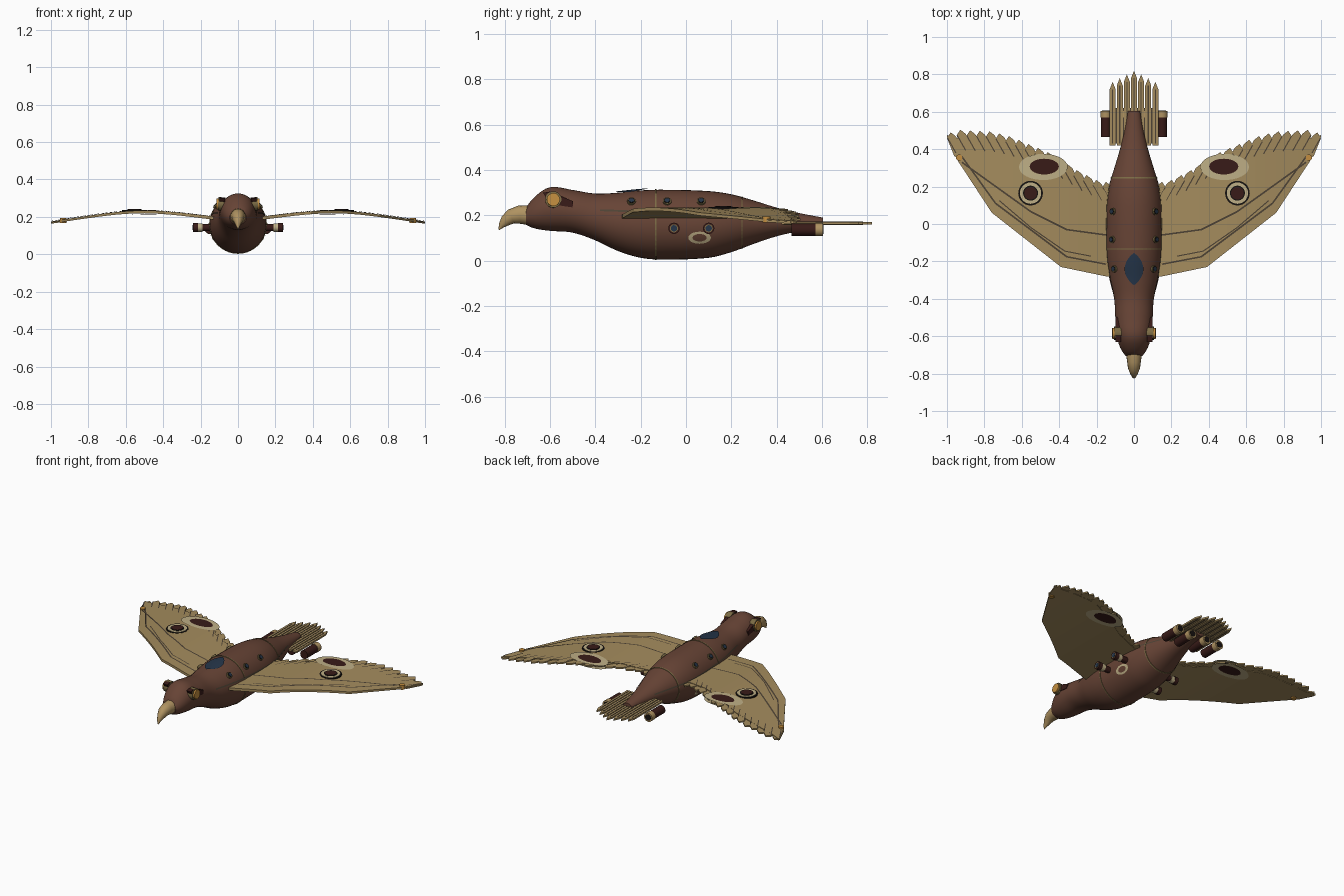
import bpy, bmesh, math
from mathutils import Vector

if "Cube" in bpy.data.objects:
    bpy.data.objects.remove(bpy.data.objects["Cube"])

def material(name, *c):
    m = bpy.data.materials.new(name)
    m.diffuse_color = (*c, 1)
    m.use_nodes = True
    m.node_tree.nodes["Principled BSDF"].inputs["Base Color"].default_value = m.diffuse_color
    return m
BROWN = material("hull brown", .135, .057, .036)
TAN = material("feather tan", .37, .26, .11)
DARK = material("dark brown", .04, .011, .009)
CREAM = material("pale cream", .52, .43, .24)
HORN = material("beak horn", .43, .29, .12)
AMBER = material("amber", .55, .27, .05)
GLASS = material("blue glass", .018, .035, .065)
LINE = material("line grey brown", .075, .055, .035)
BRASS = material("dull brass", .2, .15, .06)
BLACK = material("black", .008, .006, .005)

def mesh(name, verts, faces, mat, smooth=False):
    me = bpy.data.meshes.new(name)
    me.from_pydata([tuple(v) for v in verts], [], faces)
    bm = bmesh.new()
    bm.from_mesh(me)
    bmesh.ops.recalc_face_normals(bm, faces=bm.faces)
    bm.to_mesh(me)
    bm.free()
    me.materials.append(mat)
    ob = bpy.data.objects.new(name, me)
    bpy.context.collection.objects.link(ob)
    if smooth:
        bpy.ops.object.select_all(action='DESELECT')
        ob.select_set(True)
        bpy.context.view_layer.objects.active = ob
        bpy.ops.object.shade_smooth_by_angle(angle=math.radians(40))
    return ob

def loft(name, rings, mat, smooth=True, caps=True):
    n = len(rings[0])
    v = [p for r in rings for p in r]
    f = [(i*n+j, i*n+(j+1) % n, (i+1)*n+(j+1) % n, (i+1)*n+j)
         for i in range(len(rings)-1) for j in range(n)]
    if caps:
        f += [tuple(range(n)), tuple(range(len(v)-n, len(v)))]
    return mesh(name, v, f, mat, smooth)

def cyl(name, a, b, r, mat, n=20):
    a, b = Vector(a), Vector(b)
    q = (b-a).to_track_quat('Z', 'Y')
    c = [q @ Vector((r*math.cos(t*math.tau/n), r*math.sin(t*math.tau/n), 0)) for t in range(n)]
    return loft(name, [[a+p for p in c], [b+p for p in c]], mat)

def plate(name, pts, zf, t, mat):
    return loft(name, [[(x, y, zf(x)-t/2) for x, y in pts],
                       [(x, y, zf(x)+t/2) for x, y in pts]], mat, False)

def curve(table, t, col):
    """Smooth interpolation of one column of a table keyed by column 0."""
    i = max(k for k in range(len(table)-1) if k == 0 or table[k][0] <= t)
    def slope(k):
        a, b = table[max(k-1, 0)], table[min(k+1, len(table)-1)]
        return (b[col]-a[col])/(b[0]-a[0])
    p, q = table[i], table[i+1]
    d = q[0]-p[0]
    u = (t-p[0])/d
    return ((2*u**3-3*u*u+1)*p[col] + (u**3-2*u*u+u)*d*slope(i)
            + (3*u*u-2*u**3)*q[col] + (u**3-u*u)*d*slope(i+1))

def linear(table, t):
    for p, q in zip(table, table[1:]):
        if t <= q[0]:
            break
    return p[1]+(q[1]-p[1])*(t-p[0])/(q[0]-p[0])

# hull: y, top, bottom, half width
HULL = [(-.705, .235, .158, .045), (-.67, .28, .143, .07), (-.6, .324, .132, .092), (-.5, .312, .124, .1),
        (-.4, .296, .09, .106), (-.3, .3, .043, .13), (-.2, .31, .013, .147), (-.1, .313, .005, .152),
        (.1, .307, .013, .15), (.2, .293, .038, .135), (.3, .265, .075, .105), (.4, .234, .108, .075),
        (.5, .21, .13, .05), (.605, .19, .142, .032)]

def hull(y, a, off=0):
    top, bot, w = (curve(HULL, y, c) for c in (1, 2, 3))
    return Vector(((w+off)*math.cos(a), y, (top+bot)/2+((top-bot)/2+off)*math.sin(a)))

def angle(y, z):
    top, bot = curve(HULL, y, 1), curve(HULL, y, 2)
    return math.asin(max(-1, min(1, (z-(top+bot)/2)/((top-bot)/2))))

def hoop(y, off):
    return [hull(y, k*math.tau/40, off) for k in range(40)]
loft("hull", [hoop(-.705+1.31*i/60, 0) for i in range(61)], BROWN)
for y in (-.133, .247):
    loft("hull_band", [hoop(y-.003, -.003), hoop(y-.003, .003), hoop(y+.003, .003), hoop(y+.003, -.003)],
         BRASS, False, False)

# hooked beak: top y, z, bottom y, z, half width
BEAK = [(-.68, .245, -.68, .155, .045), (-.74, .243, -.73, .163, .037), (-.785, .225, -.757, .165, .032),
        (-.812, .195, -.777, .158, .022), (-.824, .165, -.803, .147, .012), (-.827, .138, -.822, .136, .003)]
rings = []
for ty, tz, by, bz, w in BEAK:
    rings.append([(w*math.cos(a), (ty+by)/2+(ty-by)/2*math.sin(a), (tz+bz)/2+(tz-bz)/2*math.sin(a))
                  for a in (k*math.tau/16 for k in range(16))])
loft("beak", rings, HORN)

# canopy: pointed oval lying on the hull
v, f = [], []
for i in range(13):
    y = -.327+.172*i/12
    w = .048*math.sin(math.pi*i/12)**.8+.001
    for j in range(7):
        v.append(hull(y, math.pi/2-(j/3-1)*w/curve(HULL, y, 3), .007))
f = [(i*7+j, i*7+j+1, i*7+j+8, i*7+j+7) for i in range(12) for j in range(6)]
mesh("canopy", v, f, GLASS, True)

# wing shape
WZ = [(.08, .188), (.2, .202), (.35, .219), (.5, .227), (.65, .219), (.82, .197), (1.01, .168)]
LE = [(.08, -.285), (.15, -.28), (.39, -.23), (.76, .06), (.95, .35), (1.0, .47)]
TE = [(.08, .18), (.15, .18), (.3, .225), (.5, .335), (.65, .41), (.8, .44), (.95, .46), (1.0, .475)]
TIP = [(.1, .215), (.2, .235), (.3, .285), (.47, .39), (.57, .43), (.65, .465), (.76, .495), (.95, .505), (1, .48)]
def wz(x):
    return curve(WZ, x, 1)

def strip(name, s, path, w, top=.0095):
    pts = []
    for (x0, y0), (x1, y1) in zip(path, path[1:]):
        pts += [(x0+(x1-x0)*k/5, y0+(y1-y0)*k/5) for k in range(5)]
    pts.append(path[-1])
    n = len(pts)
    nx, ny = path[0][1]-path[-1][1], path[-1][0]-path[0][0]
    d = math.hypot(nx, ny)
    nx, ny = nx/d*w/2, ny/d*w/2
    vs = [(s*(x+k*nx), y+k*ny, wz(min(x, 1))+top) for k in (-1, 1) for x, y in pts]
    mesh(name, vs, [(i, i+1, n+i+1, n+i) for i in range(n-1)], mat=LINE)

def oval(cx, cy, rx, ry, s, z):
    return [(s*(cx+rx*math.cos(a)), cy+ry*math.sin(a), wz(cx+rx*math.cos(a))+z)
            for a in (k*math.tau/32 for k in range(32))]

for s, side in ((1, "left"), (-1, "right")):
    def zs(x):
        return wz(abs(x))
    # wing panel
    xs = [.08, .15, .2, .25, .3, .35, .39, .45, .5, .55, .6, .65, .7, .76, .82, .88, .95, .98, 1.0]
    rings = []
    for x in xs:
        t = .009-.003*x
        a, b, z = linear(LE, x), linear(TE, x), wz(x)
        rings.append([(s*x, a, z-t), (s*x, b, z-t), (s*x, b, z+t), (s*x, a, z+t)])
    loft(side+"_wing", rings, TAN, False)
    # trailing feathers leaning outward, with dark shafts
    for i in range(17):
        x = .15+.83*i/16
        y = linear(TIP, x)
        bx, by = x-.05, y-.13
        w = .03
        pts = [(bx-w, by), (bx+w, by), (x+.02, y-.03), (x, y), (x-.028, y-.022)]
        plate(f"{side}_feather", [(s*px, py) for px, py in pts],
              lambda q, k=i: zs(q)+(.0015 if k % 2 else -.0015), .009, TAN)
        strip(side+"_feather_shaft", s, [(bx+.022, by+.02), (x+.017, y-.03)], .006, .0085)
    # spars and leading edge seam
    strip(side+"_front_seam", s, [(.15, -.215), (.36, -.175), (.74, .11), (.92, .36)], .009)
    strip(side+"_edge_seam", s, [(.23, -.172), (.37, -.145), (.55, -.02), (.72, .125)], .006)
    strip(side+"_spar", s, [(.14, -.06), (.36, -.03), (.55, .065), (.92, .33)], .009)
    # moth-like oval patch on both faces of the wing
    for z in (.011, -.011):
        loft(side+"_patch_rim", [oval(.485, .305, .13, .07, s, z), oval(.48, .307, .078, .042, s, z)],
             CREAM, False, False)
        mesh(side+"_patch_centre", oval(.48, .307, .078, .042, s, z), [tuple(range(32))], DARK)
    # round wing hatch
    for r, z, m in ((.066, .236, BLACK), (.057, .238, CREAM), (.04, .24, BLACK), (.034, .242, DARK)):
        cyl(side+"_wing_hatch", (s*.553, .165, .222), (s*.553, .165, z), r, m, 28)
    # wing tip lamp
    cyl(side+"_tip_lamp", (s*.935, .355, .168), (s*.935, .355, .195), .017, AMBER)
    # wing root seam on the hull
    v = []
    for i in range(31):
        y = -.38+.8*i/30
        z = .222-.03*i/30
        v += [hull(y, angle(y, z-.004), .003), hull(y, angle(y, z+.004), .003)]
    mesh(side+"_root_seam", [(s*p.x, p.y, p.z) for p in v],
         [(2*i, 2*i+1, 2*i+3, 2*i+2) for i in range(30)], LINE)
    # portholes
    for y in (-.24, -.083, .067):
        a = angle(y, .26)
        p, d = hull(y, a), Vector((math.cos(a), 0, math.sin(a)))
        p.x *= s
        d.x *= s
        cyl("porthole_rim", p-d*.01, p+d*.008, .019, BRASS)
        cyl("porthole_seal", p, p+d*.0095, .015, BLACK)
        cyl("porthole_glass", p, p+d*.011, .011, GLASS)
    # side pods
    for y in (-.053, .1):
        for a, b, r, m in ((.12, .2, .019, DARK), (.19, .215, .023, CREAM), (.215, .24, .025, DARK),
                           (.239, .241, .018, BRASS), (.24, .243, .014, GLASS)):
            cyl(side+"_side_pod", (s*a, y, .143), (s*b, y, .143), r, m)
    # pale ring painted on the hull
    rr = []
    for k in (1, .62):
        ring = []
        for i in range(28):
            t = i*math.tau/28
            y = .06+.05*k*math.cos(t)
            p = hull(y, angle(y, .103+.026*k*math.sin(t)), .004)
            ring.append((s*p.x, p.y, p.z))
        rr.append(ring)
    loft(side+"_hull_ring", rr, CREAM, False, False)
    # eye with dark slanted brow
    v = [(s*x, y, z) for x in (.07, .1) for y, z in ((-.63, .3), (-.6, .305), (-.497, .262), (-.5, .235), (-.6, .25))]
    loft(side+"_brow", [v[:5], v[5:]], DARK, False)
    cyl(side+"_eye_rim", (s*.07, -.585, .268), (s*.106, -.585, .27), .036, BRASS)
    cyl(side+"_eye", (s*.08, -.585, .268), (s*.116, -.585, .27), .029, AMBER)
    # exhausts under the tail
    for x in (.055, .15):
        cyl(side+"_exhaust", (s*x, .465, .137), (s*x, .575, .137), .027, DARK)
        cyl(side+"_exhaust_lip", (s*x, .57, .137), (s*x, .605, .137), .029, HORN)
        cyl(side+"_exhaust_bore", (s*x, .6, .137), (s*x, .607, .137), .02, BLACK)

# tail feathers
for i in range(-3, 4):
    x, tip = i*.038, .82-.02*abs(i)
    plate("tail_feather", [(x-.016, .42), (x+.016, .42), (x+.016, tip-.04), (x, tip), (x-.016, tip-.04)],
          lambda q: .165, .011, TAN)
    plate("tail_shaft", [(x-.003, .43), (x+.003, .43), (x+.003, tip-.04), (x-.003, tip-.04)],
          lambda q: .165, .014, LINE)
plate("tail_web", [(-.12, .43), (.12, .43), (.12, .62), (-.12, .62)], lambda q: .163, .004, LINE)
